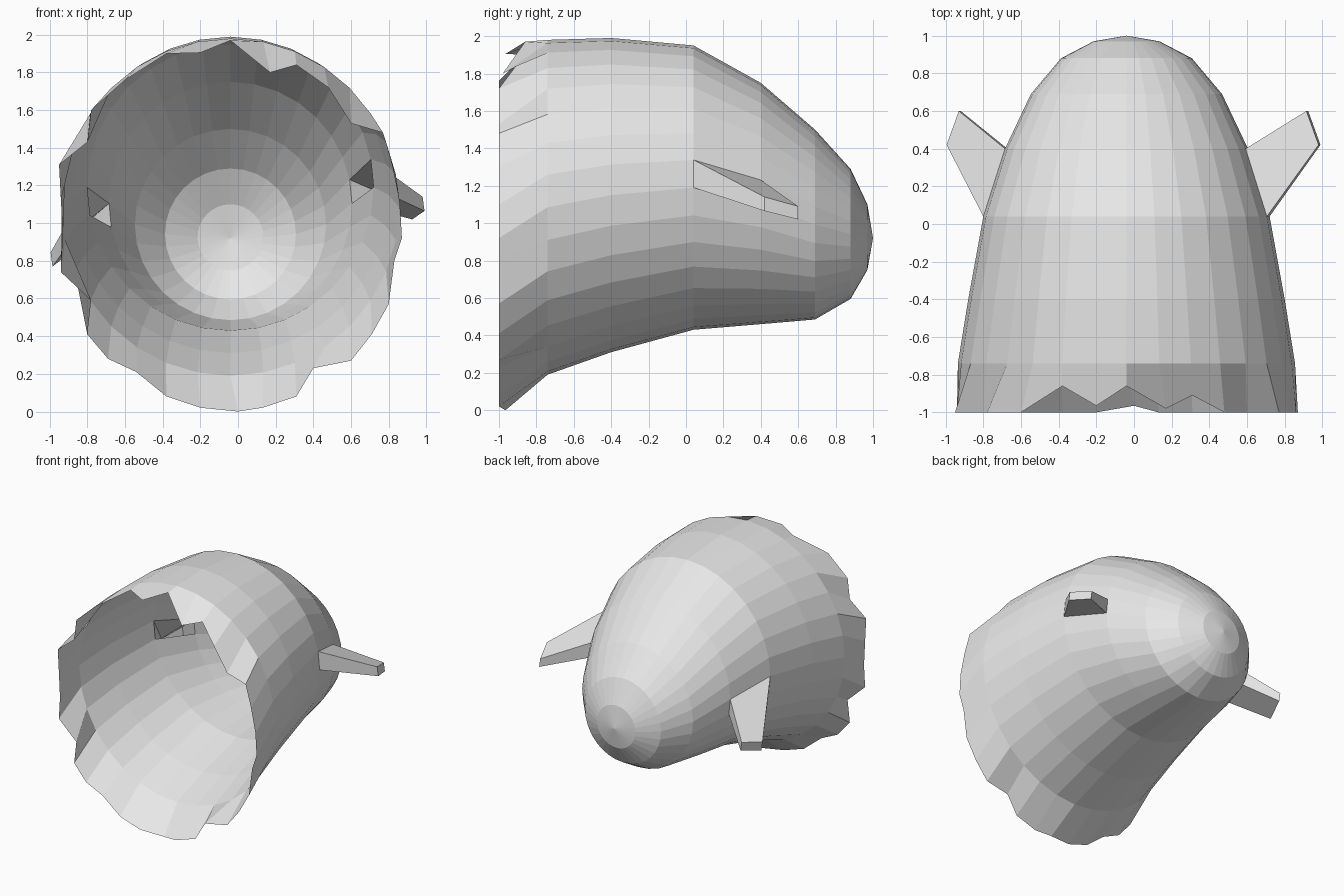
import bpy, bmesh, math
from mathutils import Vector

if "Cube" in bpy.data.objects:
    bpy.data.objects.remove(bpy.data.objects["Cube"])

SIDES, CX = 32, -0.04

grey = bpy.data.materials.new("plain grey")
grey.diffuse_color = (0.8, 0.8, 0.8, 1)
grey.use_nodes = True
grey.node_tree.nodes["Principled BSDF"].inputs["Base Color"].default_value = grey.diffuse_color

# Round cross-sections from nose to mouth: y, top z, bottom z
RINGS = [(0.97, 1.10, 0.75), (0.88, 1.29, 0.595), (0.69, 1.50, 0.485),
         (0.40, 1.75, 0.46), (0.04, 1.95, 0.43), (-0.40, 1.99, 0.31),
         (-0.74, 1.98, 0.19)]

# Ragged mouth edge (x, z), anticlockwise from the right side
RIM = [(.87, .92), (.86, 1.10), (.82, 1.30), (.77, 1.48), (.60, 1.53), (.48, 1.72),
       (.31, 1.84), (.17, 1.80), (-.04, 1.97), (-.20, 1.905), (-.38, 1.90), (-.60, 1.76),
       (-.78, 1.60), (-.80, 1.43), (-.95, 1.31), (-.94, 1.12), (-.93, .92), (-.94, .74),
       (-.78, .59), (-.80, .41), (-.69, .28), (-.54, .21), (-.38, .08), (-.20, .02),
       (0, 0), (.13, .02), (.31, .08), (.40, .23), (.60, .27), (.71, .41),
       (.80, .57), (.83, .80)]
RIM_Y = {6: -.91, 7: -.98, 8: -.86, 9: -.965, 10: -.86, 24: -.965}

bm = bmesh.new()

# Shell rings
loops = []
for y, top, bottom in RINGS:
    c, r = (top + bottom) / 2, (top - bottom) / 2
    loops.append([bm.verts.new((CX + r * math.cos(a), y, c + r * math.sin(a)))
                  for a in (2 * math.pi * i / SIDES for i in range(SIDES))])
loops.append([bm.verts.new((x, RIM_Y.get(i, -1), z)) for i, (x, z) in enumerate(RIM)])

# Nose fan
tip = bm.verts.new((CX, 1.0, 0.92))
for i in range(SIDES):
    bm.faces.new((tip, loops[0][i], loops[0][(i + 1) % SIDES]))

# Shell wall, leaving two openings where the fins grow out
FIN_RING, FINS = 3, {0: 1, 16: -1}
for k in range(len(loops) - 1):
    for i in range(SIDES):
        if k == FIN_RING and i in FINS:
            continue
        j = (i + 1) % SIDES
        bm.faces.new((loops[k][i], loops[k + 1][i], loops[k + 1][j], loops[k][j]))

# Hollow fins with closed ends, turned half a circle from each other
FIN_END = [(0.965, 0.60, 1.02), (1.03, 0.42, 1.065),
           (1.02, 0.42, 1.14), (0.955, 0.60, 1.09)]
FIN_Z = 0.955
for i, side in FINS.items():
    j = i + 1
    a, b = loops[FIN_RING], loops[FIN_RING + 1]
    base = [a[i], b[i], b[j], a[j]]
    end = []
    for x, y, z in FIN_END:
        if side < 0:
            x, z = x - 0.075, 2 * FIN_Z - z
        end.append(bm.verts.new((CX + side * x, y, z)))
    for n in range(4):
        m = (n + 1) % 4
        bm.faces.new((base[n], base[m], end[m], end[n]))
    bm.faces.new(end)

bmesh.ops.recalc_face_normals(bm, faces=bm.faces)
mesh = bpy.data.meshes.new("shell_with_fins")
bm.to_mesh(mesh)
bm.free()
mesh.materials.append(grey)
shell = bpy.data.objects.new("shell_with_fins", mesh)
bpy.context.collection.objects.link(shell)
